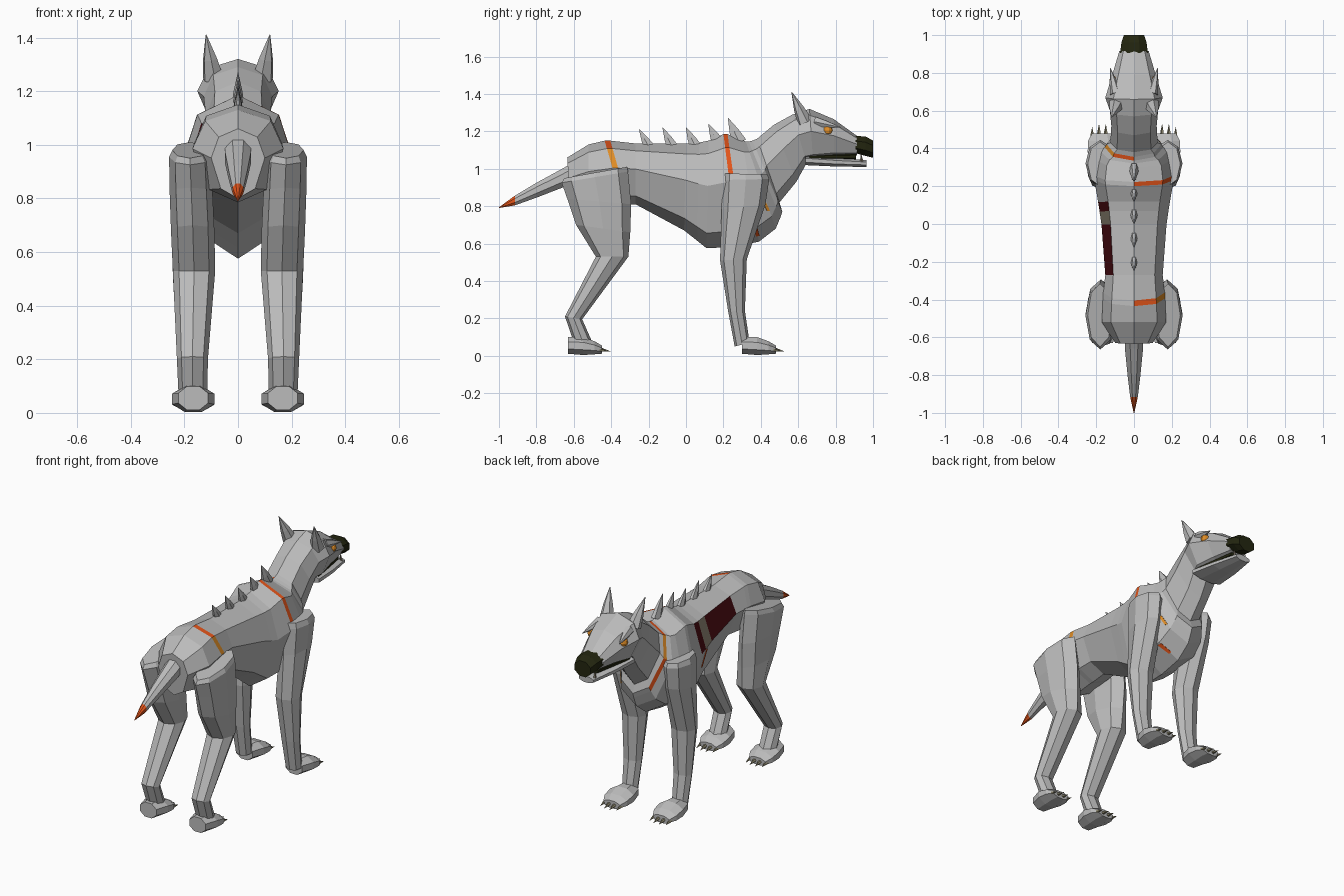
import bpy, bmesh, math
from mathutils import Vector
from mathutils.bvhtree import BVHTree

if "Cube" in bpy.data.objects:
    bpy.data.objects.remove(bpy.data.objects["Cube"])


def mat(name, rgb):
    m = bpy.data.materials.new(name)
    m.diffuse_color = (*rgb, 1)
    m.use_nodes = True
    m.node_tree.nodes["Principled BSDF"].inputs["Base Color"].default_value = m.diffuse_color
    return m


GREY = mat("grey hide", (0.5, 0.5, 0.5))
RED = mat("orange red", (0.78, 0.09, 0.01))
AMBER = mat("amber", (0.75, 0.27, 0.02))
NOSE = mat("olive black", (0.017, 0.019, 0.005))
WOUND = mat("dark red", (0.06, 0.003, 0.005))
BONE = mat("dull beige", (0.22, 0.19, 0.14))
CLAW = mat("claw", (0.24, 0.22, 0.14))


def loft(name, rings, mats, rule=None):
    """Skin equal-length rings; rule(ring, side) returns a material slot."""
    bm = bmesh.new()
    rows = [[bm.verts.new(p) for p in r] for r in rings]
    n = len(rows[0])
    for i in range(len(rows) - 1):
        for j in range(n):
            k = (j + 1) % n
            f = bm.faces.new((rows[i][j], rows[i][k], rows[i + 1][k], rows[i + 1][j]))
            f.material_index = rule(i, j) if rule else 0
    for i in (0, -1):
        f = bm.faces.new(rows[i])
        f.material_index = rule(len(rows) - 2 if i else 0, 0) if rule else 0
    bmesh.ops.recalc_face_normals(bm, faces=bm.faces)
    me = bpy.data.meshes.new(name)
    bm.to_mesh(me)
    bm.free()
    for m in mats:
        me.materials.append(m)
    ob = bpy.data.objects.new(name, me)
    bpy.context.collection.objects.link(ob)
    return ob


def oval(cx, y, cz, rx, rz, n=8):
    """Upright ring facing along y."""
    return [(cx + rx * math.cos(a), y, cz + rz * math.sin(a))
            for a in (math.tau * (i + 0.5) / n for i in range(n))]


def spike(name, base, tip, r, m, n=6, flat=1):
    """Tapered spike, narrowed along x by flat."""
    base, tip = Vector(base), Vector(tip)
    q = (tip - base).to_track_quat('Z', 'Y')
    rings = []
    for t, s in ((0, r), (0.45, r * 0.66), (1, r * 0.04)):
        ring = [base.lerp(tip, t) + q @ Vector((s * math.cos(math.tau * i / n), s * math.sin(math.tau * i / n), 0))
                for i in range(n)]
        for p in ring:
            p.x = base.x + (p.x - base.x) * flat
        rings.append(ring)
    return loft(name, rings, [m])


# Torso, neck and skull: top (y, z), bottom (y, z), half width, slant
SECTION = [(0, 0), (0.72, 0.12), (1, 0.42), (0.64, 0.86)]
body = [
    (-.635, 1.06, -.62, .80, .10, 0), (-.52, 1.13, -.52, .785, .17, 0),
    (-.435, 1.15, -.43, .80, .165, .04), (-.405, 1.15, -.40, .80, .163, .04),
    (-.27, 1.135, -.27, .81, .152, 0), (0, 1.135, -.01, .67, .172, 0),
    (.07, 1.14, .06, .615, .182, 0), (.12, 1.15, .11, .575, .19, 0),
    (.20, 1.185, .17, .58, .21, .045), (.222, 1.185, .20, .58, .212, .045),
    (.30, 1.155, .39, .61, .20, 0), (.32, 1.145, .48, .68, .18, 0),
    (.335, 1.145, .505, .74, .155, 0), (.355, 1.15, .515, .77, .145, 0),
    (.38, 1.16, .50, .82, .125, 0), (.47, 1.235, .59, .93, .12, 0),
    (.57, 1.29, .645, 1.03, .128, 0), (.66, 1.32, .68, 1.035, .152, 0),
    (.79, 1.265, .79, 1.055, .115, 0), (.915, 1.175, .915, 1.07, .078, 0)]


def body_ring(ty, tz, by, bz, w, slant):
    def pt(s, x, f):
        return (s * x * w, ty + (by - ty) * f + slant * min(1, f * 2.4), tz + (bz - tz) * f)
    right = [pt(1, x, f) for x, f in SECTION]
    left = [pt(-1, x, f) for x, f in SECTION[1:]]
    return right + [pt(1, 0, 1)] + left[::-1]


def body_rule(i, j):
    # sides 0..3 run down the right flank, 7..4 down the left flank
    if i == 2 and j < 2:
        return 2 if j else 1            # hip stripe
    if i == 8 and j < 2:
        return 1                        # shoulder stripe
    if i == 12 and j > 4:
        return 2 if j == 6 else 1       # collar stripe, left half
    if j == 6 and i in (4, 5, 6):
        return 4 if i == 5 else 3       # open flank with rib
    return 0


torso = loft("body", [body_ring(*r) for r in body], [GREY, RED, AMBER, WOUND, BONE], body_rule)
bm = bmesh.new()
bm.from_mesh(torso.data)
skin = BVHTree.FromBMesh(bm)
bm.free()


def plate(name, a, b, width, m):
    """Thin painted strip from a to b, laid along y on the hide."""
    rings = []
    for t in (0, .25, .5, .75, 1):
        p = Vector(a).lerp(Vector(b), t)
        ring = []
        for dy, off in ((-width, -.004), (width, -.004), (width, .004), (-width, .004)):
            loc, nor, _, _ = skin.find_nearest(p + Vector((0, dy / 2, 0)))
            ring.append(loc + nor * off)
        rings.append(ring)
    loft(name, rings, [m])


plate("collar_mark_right", (.17, .42, .83), (.15, .45, .77), .022, AMBER)
plate("chest_mark_right", (.12, .37, .68), (.06, .39, .63), .025, RED)
plate("flank_streak", (-.19, .05, .91), (-.17, .05, .79), .01, RED)

# Nose, lower jaw and mouth lining
loft("nose", [oval(0, .905, 1.13, .08, .05), oval(0, .96, 1.12, .072, .056),
              oval(0, 1.0, 1.105, .058, .05)], [NOSE])
loft("lower_jaw", [oval(0, .64, 1.045, .11, .028), oval(0, .80, 1.035, .088, .025),
                   oval(0, .965, 1.028, .052, .02)], [GREY])
loft("mouth_lining", [oval(0, .66, 1.062, .09, .015), oval(0, .91, 1.065, .045, .02)], [NOSE])

# Tail with coloured tip
loft("tail", [oval(0, -.56, 1.0, .055, .065), oval(0, -.66, .95, .052, .055),
              oval(0, -.80, .885, .037, .043), oval(0, -.915, .83, .022, .028),
              oval(0, -1.0, .792, .002, .002)], [GREY, RED], lambda i, j: int(i == 3))

# Back spines: base y, tip y, base z, tip z, radius
for by, ty, bz, tz, r in ((-.20, -.25, 1.12, 1.21, .032), (-.075, -.125, 1.12, 1.22, .034),
                          (.05, 0, 1.12, 1.22, .036), (.17, .12, 1.14, 1.24, .038),
                          (.285, .225, 1.14, 1.27, .046)):
    spike("back_spine", (0, by, bz), (0, ty, tz), r, GREY, 6, .55)


def leg_ring(yb, zb, yf, zf, xi, xo, s):
    out = []
    for i in range(8):
        u, v = math.cos(math.tau * i / 8), math.sin(math.tau * i / 8)
        out.append((s * ((xi + xo) / 2 + v * (xo - xi) / 2), (yb + yf) / 2 + u * (yf - yb) / 2,
                    (zb + zf) / 2 + u * (zf - zb) / 2))
    return out


# Rings: back (y, z), front (y, z), inner x, outer x
FRONT = [(.20, .975, .435, .97, .115, .245), (.195, .94, .445, .945, .10, .257),
         (.19, .78, .425, .81, .10, .25), (.182, .51, .325, .515, .09, .243),
         (.225, .24, .315, .24, .11, .228), (.26, .05, .34, .07, .12, .218)]
REAR = [(-.65, .95, -.315, 1.01, .115, .245), (-.665, .925, -.31, .985, .10, .257),
        (-.635, .84, -.293, .81, .095, .255), (-.588, .70, -.298, .66, .088, .25),
        (-.482, .53, -.308, .53, .085, .243), (-.647, .21, -.555, .195, .112, .228),
        (-.60, .07, -.50, .07, .115, .222)]

for s, side in ((1, "right"), (-1, "left")):
    for name, rings, y0 in (("front", FRONT, .30), ("rear", REAR, -.63)):
        loft(f"{name}_leg_{side}", [leg_ring(*r, s) for r in rings], [GREY])
        # Paw with four claws
        cx = s * .167
        loft(f"{name}_paw_{side}", [oval(cx, y0, .055, .06, .048), oval(cx, y0 + .08, .052, .085, .052),
                                    oval(cx, y0 + .14, .043, .082, .038), oval(cx, y0 + .18, .033, .06, .024)], [GREY])
        for i in range(4):
            x = cx + (i - 1.5) * .036
            d = 0 if i in (1, 2) else -.015
            spike("claw", (x, y0 + .155 + d, .037), (x, y0 + .228 + d, .022), .014, CLAW, 5)
    # Ear, brow, eye and fangs
    spike(f"ear_{side}", (s * .092, .635, 1.25), (s * .119, .565, 1.41), .042, GREY)
    spike(f"brow_{side}", (s * .097, .69, 1.252), (s * .125, .825, 1.222), .03, GREY, 6)
    bpy.ops.mesh.primitive_uv_sphere_add(segments=10, ring_count=6, radius=.026,
                                         location=(s * .106, .757, 1.205))
    eye = bpy.context.object
    eye.name = f"eye_{side}"
    eye.data.materials.append(AMBER)
    spike(f"fang_{side}", (s * .04, .94, 1.03), (s * .04, .935, 1.085), .01, BONE, 5)
